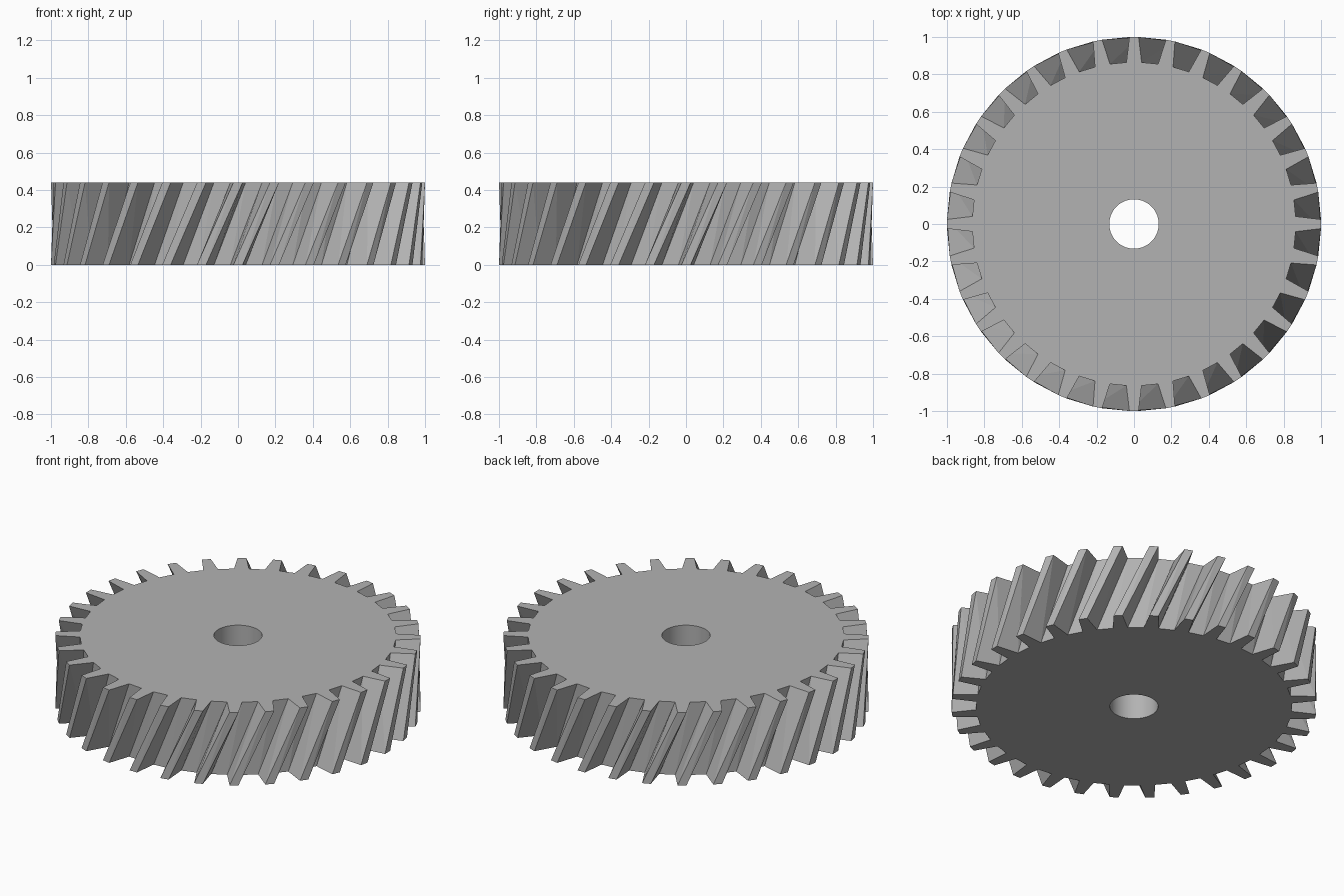
import bpy, bmesh
from math import cos, sin, radians, pi

if "Cube" in bpy.data.objects:
    bpy.data.objects.remove(bpy.data.objects["Cube"], do_unlink=True)

TEETH = 32
PITCH = 2 * pi / TEETH
HEIGHT = 0.44
TIP_R, ROOT_R, BORE_R = 1.0, 0.865, 0.132
TIP_HALF, ROOT_HALF = radians(1.4), radians(2.7)

steel = bpy.data.materials.new("steel_grey")
steel.use_nodes = True
steel.diffuse_color = (0.45, 0.45, 0.45, 1)
steel.node_tree.nodes["Principled BSDF"].inputs["Base Color"].default_value = (0.45, 0.45, 0.45, 1)

bm = bmesh.new()


def vert(radius, angle, z):
    return bm.verts.new((radius * cos(angle), radius * sin(angle), z))


def end_rings(z):
    """Toothed outline (root, tip, tip, root per tooth) and the bore ring."""
    outline, bore = [], []
    for i in range(TEETH):
        a = i * PITCH
        outline += [vert(ROOT_R, a - ROOT_HALF, z), vert(TIP_R, a - TIP_HALF, z),
                    vert(TIP_R, a + TIP_HALF, z), vert(ROOT_R, a + ROOT_HALF, z)]
        bore += [vert(BORE_R, a - PITCH / 4, z), vert(BORE_R, a + PITCH / 4, z)]
    return outline, bore


def cap(outline, bore):
    """Flat end: one face per tooth and a ring of faces around the bore."""
    roots = [v for i, v in enumerate(outline) if i % 4 in (0, 3)]
    for i in range(TEETH):
        bm.faces.new(outline[4 * i:4 * i + 4])
    for i in range(len(roots)):
        j = (i + 1) % len(roots)
        bm.faces.new((bore[i], roots[i], roots[j], bore[j]))


low, low_bore = end_rings(0)
high, high_bore = end_rings(HEIGHT)
cap(low, low_bore)
cap(high, high_bore)

# Helical tooth walls: each tooth advances one pitch from bottom to top
n = len(low)
for i in range(n):
    j = (i + 1) % n
    a, b = low[i], low[j]
    c, d = high[(j + 4) % n], high[(i + 4) % n]
    bm.faces.new((a, b, d))
    bm.faces.new((b, c, d))

# Smooth bore wall
m = len(low_bore)
for i in range(m):
    j = (i + 1) % m
    wall = bm.faces.new((low_bore[j], low_bore[i], high_bore[i], high_bore[j]))
    wall.smooth = True

bmesh.ops.recalc_face_normals(bm, faces=bm.faces[:])
mesh = bpy.data.meshes.new("helical_gear")
bm.to_mesh(mesh)
bm.free()
mesh.materials.append(steel)
gear = bpy.data.objects.new("helical_gear", mesh)
bpy.context.collection.objects.link(gear)
